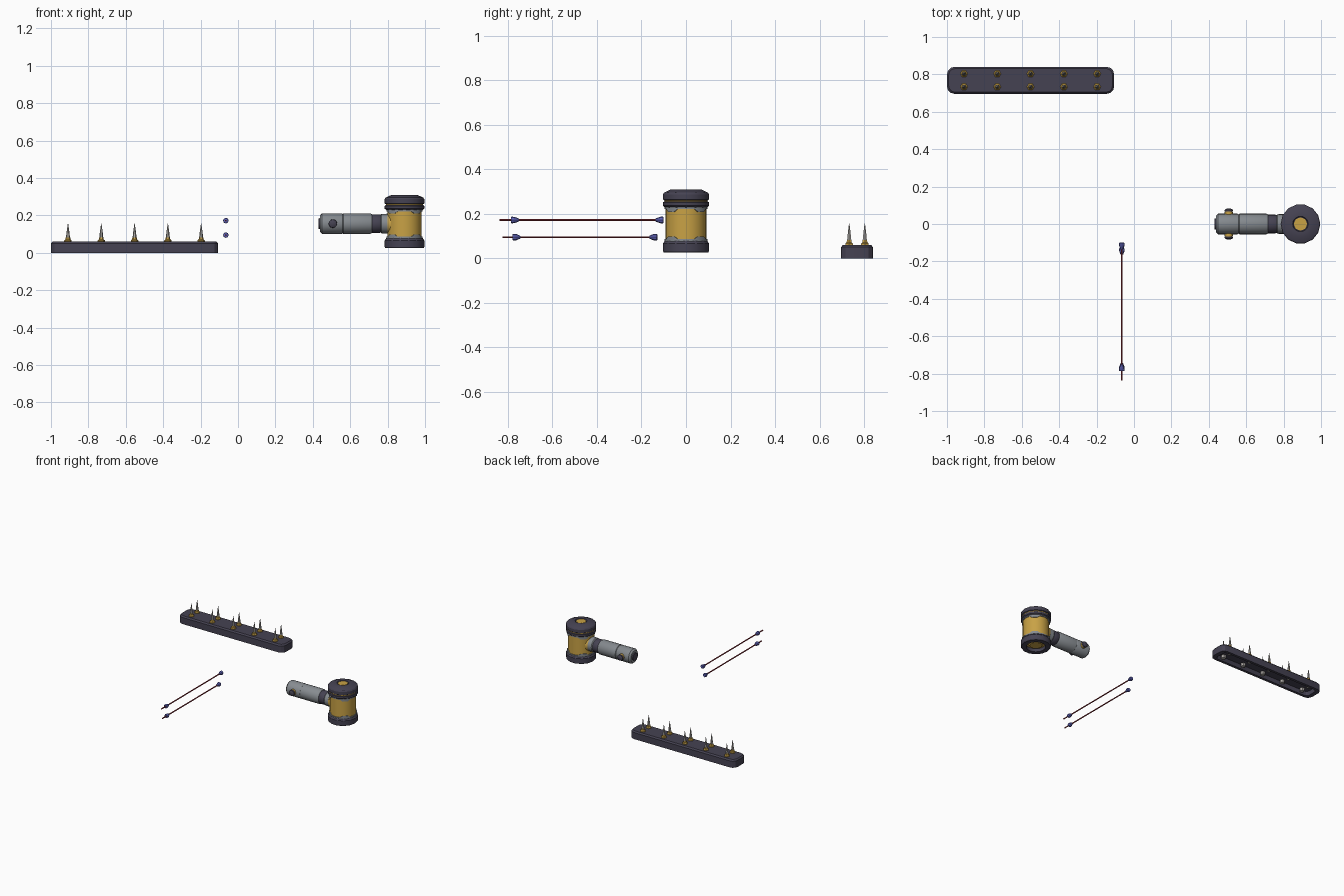
import bpy, bmesh
from math import pi, cos, sin, radians
from mathutils import Matrix, Vector

if "Cube" in bpy.data.objects:
    bpy.data.objects.remove(bpy.data.objects["Cube"])


def material(name, rgb):
    m = bpy.data.materials.new(name)
    m.diffuse_color = (*rgb, 1)
    m.use_nodes = True
    m.node_tree.nodes["Principled BSDF"].inputs["Base Color"].default_value = m.diffuse_color
    return m


DARK = material("dark", (0.06, 0.055, 0.085))
GOLD = material("gold", (0.58, 0.36, 0.06))
STEEL = material("steel", (0.24, 0.26, 0.28))
SPIKE = material("spike", (0.42, 0.40, 0.38))
RED = material("red", (0.30, 0.03, 0.04))
BLUE = material("blue", (0.12, 0.13, 0.5))


def loft(name, loops, mat, matrix=Matrix(), closed=False, angle=32):
    """Skin rings of points; cap the ends unless the section is closed."""
    bm = bmesh.new()
    rings = [[bm.verts.new(p) for p in loop] for loop in loops]
    n = len(rings[0])
    pairs = list(zip(rings, rings[1:]))
    if closed:
        pairs.append((rings[-1], rings[0]))
    for a, b in pairs:
        for i in range(n):
            j = (i + 1) % n
            bm.faces.new((a[i], a[j], b[j], b[i]))
    if not closed:
        bm.faces.new(rings[0][::-1])
        bm.faces.new(rings[-1])
    bmesh.ops.recalc_face_normals(bm, faces=bm.faces)
    bm.transform(matrix)
    me = bpy.data.meshes.new(name)
    bm.to_mesh(me)
    bm.free()
    me.materials.append(mat)
    ob = bpy.data.objects.new(name, me)
    bpy.context.collection.objects.link(ob)
    bpy.ops.object.select_all(action='DESELECT')
    ob.select_set(True)
    bpy.context.view_layer.objects.active = ob
    bpy.ops.object.shade_smooth_by_angle(angle=radians(angle))
    return ob


def turned(name, profile, mat, loc, axis='Z', sides=16, closed=False, angle=32):
    """Revolve (radius, height) points about an axis through loc."""
    rot = {'Z': Matrix(), 'X': Matrix.Rotation(pi / 2, 4, 'Y'),
           'Y': Matrix.Rotation(-pi / 2, 4, 'X')}[axis]
    loops = [[(r * cos(2 * pi * i / sides), r * sin(2 * pi * i / sides), h)
              for i in range(sides)] for r, h in profile]
    return loft(name, loops, mat, Matrix.Translation(Vector(loc)) @ rot, closed, angle)


def plate(hx, hy, c, z):
    """Rectangle with two-step rounded corners."""
    pts = []
    for sx, sy, a0 in ((1, 1, 0), (-1, 1, 90), (-1, -1, 180), (1, -1, 270)):
        for k in range(4):
            a = radians(a0 + 30 * k)
            pts.append((sx * (hx - c) + c * cos(a), sy * (hy - c) + c * sin(a), z))
    return pts


# Spike strip with hollow underside
SX, SY = -0.553, 0.768
loft("strip_body", [plate(0.415, 0.052, 0.025, 0.034), plate(0.415, 0.052, 0.025, 0.0),
                    plate(0.447, 0.072, 0.04, 0.0), plate(0.447, 0.072, 0.04, 0.05),
                    plate(0.438, 0.063, 0.034, 0.06)],
     DARK, Matrix.Translation((SX, SY, 0)), angle=25)
for i in range(5):
    for s in (-1, 1):
        p = (SX + (i - 2) * 0.178, SY + s * 0.035, 0)
        turned("spike_base", [(0.020, 0.058), (0.020, 0.066), (0.013, 0.072), (0.012, 0.082)],
               GOLD, p, sides=6, angle=10)
        turned("spike", [(0.011, 0.080), (0.007, 0.115), (0.001, 0.157)],
               SPIKE, p, sides=6, angle=10)
        turned("strip_bolt", [(0.017, 0.012), (0.017, 0.036)], SPIKE, p, sides=6, angle=10)

# Two tethered rods with beads
for z, tail, rear, front in ((0.172, -0.838, -0.787, -0.10), (0.095, -0.825, -0.78, -0.128)):
    turned("rod", [(0.0045, tail), (0.0045, front - 0.005)], RED, (-0.065, 0, z), 'Y', 6)
    turned("front_bead", [(0.007, front - 0.036), (0.011, front - 0.026), (0.015, front - 0.014),
                          (0.015, front - 0.004), (0.011, front)],
           BLUE, (-0.065, 0, z), 'Y', 8)
    turned("rear_bead", [(0.013, rear), (0.015, rear + 0.004), (0.014, rear + 0.018),
                         (0.009, rear + 0.03), (0.006, rear + 0.036)],
           BLUE, (-0.065, 0, z), 'Y', 8)

# Hammer head
H = (0.89, 0, 0)
N = 14
turned("head_barrel", [(0.092, 0.050), (0.092, 0.25)], GOLD, H, sides=28)
turned("bottom_ring", [(0.068, 0.025), (0.102, 0.025), (0.106, 0.032), (0.106, 0.066),
                       (0.097, 0.079), (0.068, 0.079)], DARK, H, sides=N, closed=True, angle=26)
turned("lower_face", [(0.045, 0.036), (0.055, 0.052)], GOLD, H, sides=8, angle=10)
turned("cap_lower_band", [(0.096, 0.228), (0.106, 0.236), (0.106, 0.251), (0.100, 0.255)],
       DARK, H, sides=N, angle=26)
turned("cap_gold_line", [(0.100, 0.250), (0.100, 0.264)], GOLD, H, sides=N)
turned("top_cap", [(0.100, 0.260), (0.106, 0.264), (0.106, 0.287), (0.101, 0.295),
                   (0.070, 0.309), (0.042, 0.309), (0.038, 0.303)], DARK, H, sides=N, angle=26)
turned("top_stud", [(0.036, 0.300), (0.036, 0.307)], GOLD, H, sides=8)


# Steel collars with stepped tabs above and below the barrel
def collar(name, edge, depth, sign):
    def ring(r, tab):
        pts = []
        for i in range(32):
            a = 2 * pi * i / 32
            d = 0.012 + (depth if i % 8 in (3, 4, 5) else 0) if tab else 0
            pts.append((r * cos(a), r * sin(a), edge + sign * d))
        return pts
    loft(name, [ring(0.090, 0), ring(0.097, 0), ring(0.097, 1), ring(0.090, 1)],
         STEEL, Matrix.Translation(H), closed=True)


collar("upper_collar", 0.234, 0.013, -1)
collar("lower_collar", 0.074, 0.012, 1)

# Handle along x
A = (0, 0, 0.156)
turned("handle_socket", [(0.050, 0.795), (0.054, 0.805), (0.060, 0.825), (0.074, 0.855)],
       GOLD, A, 'X', 20)
turned("handle_flange", [(0.046, 0.760), (0.052, 0.768), (0.053, 0.800)], STEEL, A, 'X', 20)
turned("handle_neck", [(0.046, 0.710), (0.050, 0.718), (0.050, 0.755), (0.044, 0.77)],
       DARK, A, 'X', 20)
turned("handle_grip", [(0.050, 0.558), (0.055, 0.563), (0.055, 0.708), (0.050, 0.716)],
       STEEL, A, 'X', 20)
turned("grip_seam", [(0.052, 0.550), (0.052, 0.568)], DARK, A, 'X', 20)
turned("handle_end", [(0.044, 0.438), (0.055, 0.450), (0.055, 0.554), (0.052, 0.560)],
       STEEL, A, 'X', 20)
turned("end_cap", [(0.028, 0.430), (0.030, 0.445)], DARK, A, 'X', 12)

# Cross pin through the handle
P = (0.507, 0, 0.156)
turned("cross_pin", [(0.018, -0.074), (0.018, 0.074)], GOLD, P, 'Y', 12)
for s in (-1, 1):
    turned("pin_collar", [(0.022, s * 0.045), (0.022, s * 0.064)], GOLD, P, 'Y', 12)
    turned("pin_head", [(0.023, s * 0.066), (0.022, s * 0.076), (0.012, s * 0.082)],
           DARK, P, 'Y', 12)
